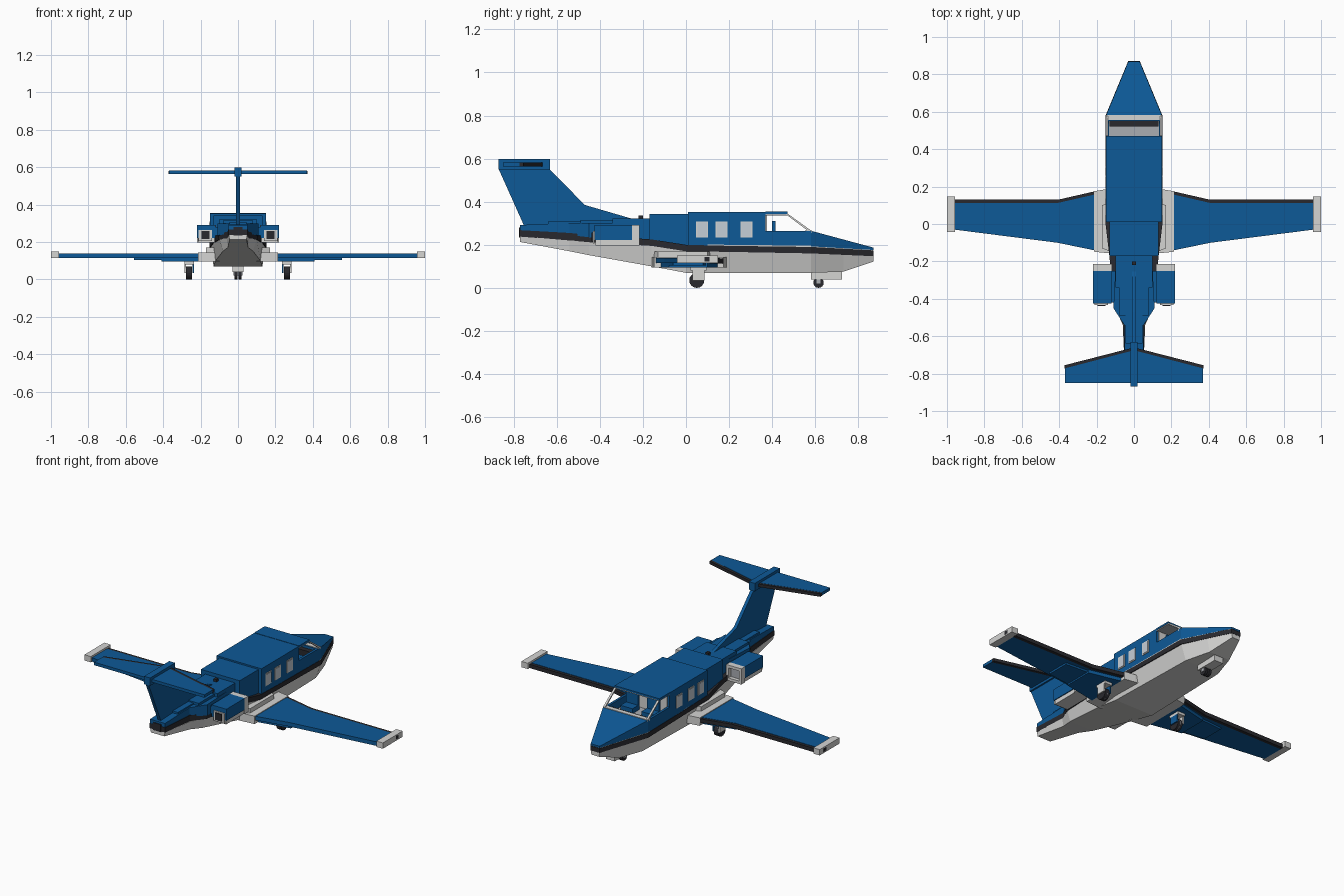
import bpy, bmesh, math


def mat(name, col):
    m = bpy.data.materials.new(name)
    m.diffuse_color = (*col, 1)
    return m


BLUE = mat("blue", (0.004, 0.1, 0.31))
WHITE = mat("light grey", (0.66, 0.66, 0.65))
DARK = mat("black", (0.022, 0.022, 0.027))
GREY = mat("mid grey", (0.4, 0.42, 0.45))
GLASS = mat("pale window", (0.56, 0.62, 0.68))


def make(name, verts, faces, m):
    bm = bmesh.new()
    vs = [bm.verts.new(v) for v in verts]
    for f in faces:
        bm.faces.new([vs[i] for i in f])
    bmesh.ops.recalc_face_normals(bm, faces=bm.faces)
    me = bpy.data.meshes.new(name)
    bm.to_mesh(me)
    bm.free()
    me.materials.append(m)
    ob = bpy.data.objects.new(name, me)
    bpy.context.collection.objects.link(ob)
    return ob


def rings(name, loops, m):
    """Skin equal-length closed loops and cap both ends."""
    n = len(loops[0])
    verts = [v for l in loops for v in l]
    faces = [tuple(range(n)), tuple(range(len(verts) - n, len(verts)))]
    for k in range(len(loops) - 1):
        for i in range(n):
            j = (i + 1) % n
            faces.append((k*n + i, k*n + j, (k+1)*n + j, (k+1)*n + i))
    return make(name, verts, faces, m)


def loft(name, stations, m):
    """Stations: y, bottom z, top z, bottom half width, top half width."""
    return rings(name, [[(-wb, y, z0), (wb, y, z0), (wt, y, z1), (-wt, y, z1)]
                        for y, z0, z1, wb, wt in stations], m)


def box(name, x0, x1, y0, y1, z0, z1, m):
    return rings(name, [[(x0, y0, z), (x1, y0, z), (x1, y1, z), (x0, y1, z)]
                        for z in (z0, z1)], m)


def plan(name, pts, z0, z1, m, s=1):
    return rings(name, [[(s*x, y, z) for x, y in pts] for z in (z0, z1)], m)


def side(name, pts, x0, x1, m):
    return rings(name, [[(x, y, z) for y, z in pts] for x in (x0, x1)], m)


def wheel(name, x, y, r, w, m):
    n = 16
    return rings(name, [[(x + d, y + r*math.cos(2*math.pi*i/n), r + r*math.sin(2*math.pi*i/n))
                         for i in range(n)] for d in (-w, w)], m)


# Lower hull
loft("belly", [(.87, .122, .15, .025, .03), (.73, .075, .155, .07, .088),
               (.58, .07, .163, .115, .148), (0, .07, .172, .13, .148),
               (-.16, .1, .197, .12, .13), (-.45, .152, .215, .08, .1),
               (-.54, .17, .22, .055, .06), (-.77, .213, .24, .045, .05)], WHITE)

# Dark waistline and thin pale pinstripe
loft("waist_stripe", [(.871, .147, .174, .031, .031), (.58, .16, .19, .152, .152),
                      (.2, .167, .195, .152, .152), (0, .17, .2, .152, .152),
                      (-.16, .195, .225, .133, .133), (-.45, .212, .245, .104, .104),
                      (-.54, .22, .255, .056, .056), (-.772, .238, .268, .052, .052)], DARK)
loft("pinstripe", [(.868, .172, .178, .03, .03), (.58, .188, .196, .15, .15),
                   (.1, .193, .201, .15, .15)], WHITE)

# Upper fuselage
loft("nose", [(.87, .176, .187, .03, .03), (.58, .193, .265, .15, .15),
              (.55, .193, .265, .15, .15)], BLUE)
box("cockpit_side_l", -.15, -.135, .37, .56, .19, .265, BLUE)
box("cockpit_side_r", .135, .15, .37, .56, .19, .265, BLUE)
box("cockpit_floor", -.135, .135, .37, .55, .19, .215, GREY)
box("cabin", -.15, .15, .01, .37, .19, .352, BLUE)
box("cabin_rear", -.13, .13, -.17, .01, .2, .343, BLUE)
box("rear_deck", -.1, .1, -.34, -.17, .2, .322, BLUE)
loft("tail_body", [(-.25, .215, .3, .1, .1), (-.45, .235, .3, .11, .11),
                   (-.54, .245, .3, .052, .052), (-.77, .265, .292, .05, .05)], BLUE)
box("tail_spine", -.08, .08, -.49, -.34, .29, .315, BLUE)
box("tail_cap", -.045, .045, -.64, -.49, .29, .308, BLUE)
box("tail_light", -.025, .025, -.776, -.77, .235, .28, DARK)
box("beacon", -.01, .01, -.22, -.2, .32, .337, DARK)

# Cockpit: roof lip, bulkhead, windscreen frame, seats
box("roof_lip", -.15, .15, .37, .47, .343, .354, BLUE)
box("roof_lip_lining", -.148, .148, .37, .468, .337, .343, GREY)
box("bulkhead", -.135, .135, .37, .376, .21, .34, WHITE)
for s in (-1, 1):
    a, b = sorted((s*.15, s*.138))
    side("windscreen_post", [(.462, .343), (.474, .343), (.582, .265), (.566, .265)], a, b, WHITE)
    a, b = sorted((s*.03, s*.11))
    box("seat", a, b, .40, .47, .215, .245, BLUE)
    box("seat_back", a, b, .40, .415, .245, .31, BLUE)
box("windscreen_sill", -.15, .15, .555, .582, .255, .268, WHITE)
box("dashboard", -.13, .13, .52, .555, .215, .25, DARK)

# Cabin windows
for s in (-1, 1):
    for y in (.075, .165, .28):
        a, b = sorted((s*.149, s*.153))
        box("window_frame", a, b, y - .028, y + .028, .233, .309, WHITE)
        a, b = sorted((s*.15, s*.155))
        box("window", a, b, y - .022, y + .022, .239, .303, GLASS)

# Fin and tailplane
side("fin", [(-.23, .315), (-.47, .385), (-.635, .553), (-.87, .553), (-.75, .285), (-.3, .285)],
     -.01, .01, BLUE)
box("fin_cap", -.02, .02, -.87, -.63, .55, .598, BLUE)
for s in (-1, 1):
    plan("tailplane", [(.0, -.675), (.37, -.772), (.37, -.85), (.0, -.85)], .564, .582, BLUE, s)
    plan("tailplane_edge", [(.0, -.66), (.371, -.755), (.371, -.773), (.0, -.678)], .563, .581, DARK, s)

# Wings, engines and main gear, both sides
for s in (-1, 1):
    def sbox(name, x0, x1, *rest):
        return box(name, *sorted((s*x0, s*x1)), *rest)

    plan("wing", [(.2, .16), (.41, .112), (.96, .112), (.96, -.03), (.41, -.1), (.2, -.143)],
         .115, .139, BLUE, s)
    plan("wing_edge", [(.2, .177), (.405, .13), (.96, .13), (.96, .11), (.41, .11), (.2, .157)],
         .114, .137, DARK, s)
    plan("wing_underside", [(.2, .15), (.41, .1), (.41, -.08), (.2, -.12)], .095, .116, BLUE, s)
    plan("flap_fairing", [(.41, .09), (.555, .08), (.555, -.06), (.41, -.08)], .104, .116, BLUE, s)
    plan("wing_root", [(.1, .19), (.15, .186), (.215, .175), (.215, -.148), (.1, -.16)],
         .095, .143, WHITE, s)
    plan("root_fairing", [(.12, .12), (.172, .1), (.172, -.13), (.12, -.15)], .14, .17, WHITE, s)
    sbox("wingtip", .957, 1.0, -.042, .148, .115, .15, WHITE)
    sbox("wingtip_light", .997, 1.0005, .085, .11, .122, .143, DARK)

    # Engine pod with open square intake
    sbox("engine", .12, .22, -.425, -.25, .222, .292, BLUE)
    sbox("engine_base", .125, .215, -.42, -.24, .197, .222, WHITE)
    sbox("intake_top", .118, .22, -.25, -.215, .275, .292, WHITE)
    sbox("intake_bottom", .118, .22, -.25, -.215, .197, .214, WHITE)
    sbox("intake_outer", .204, .22, -.25, -.215, .214, .275, WHITE)
    sbox("intake_inner", .118, .134, -.25, -.215, .214, .275, WHITE)
    sbox("intake_fan", .134, .204, -.25, -.238, .214, .275, GREY)
    sbox("exhaust_frame", .138, .21, -.432, -.425, .205, .265, WHITE)
    sbox("exhaust", .153, .196, -.438, -.432, .215, .258, DARK)
    sbox("pylon", .08, .125, -.42, -.25, .235, .28, BLUE)

    # Main gear
    sbox("main_gear_leg", .236, .244, .03, .085, .035, .097, BLUE)
    sbox("main_gear_door", .278, .286, .03, .085, .035, .097, WHITE)
    sbox("main_gear_mount", .236, .286, .02, .095, .08, .1, WHITE)
    wheel("main_wheel", s*.261, .05, .035, .016, DARK)
    wheel("main_hub", s*.261, .05, .035, .001, GREY).scale = (1, 1, 1)

# Nose gear
box("nose_gear_bay", -.03, .03, .58, .725, .04, .085, WHITE)
for s in (-1, 1):
    wheel("nose_wheel", s*.012, .615, .024, .008, DARK)
box("nose_axle", -.024, .024, .605, .625, .02, .045, GREY)
